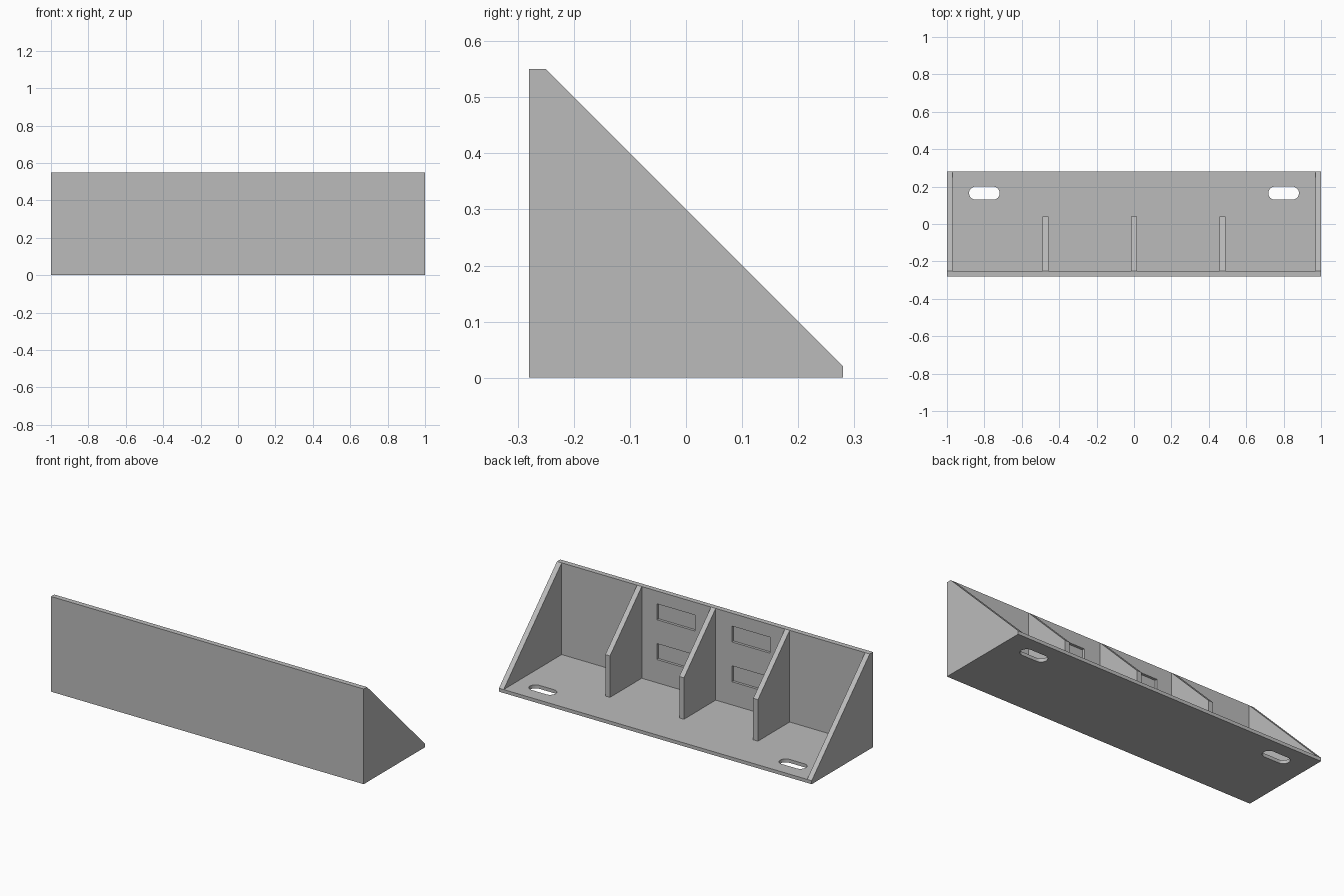
import bpy
import bmesh
from math import sin, cos, pi
from mathutils import Vector

if "Cube" in bpy.data.objects:
    bpy.data.objects.remove(bpy.data.objects["Cube"], do_unlink=True)

# Single plain grey
grey = bpy.data.materials.new("plain grey")
grey.use_nodes = True
colour = (0.5, 0.5, 0.5, 1)
grey.diffuse_color = colour
grey.node_tree.nodes["Principled BSDF"].inputs["Base Color"].default_value = colour

# Main dimensions
HALF = 1.0
FRONT, BACK = -0.28, 0.28
INNER = -0.25       # back face of the upright panel
TOP = 0.55
FLOOR = 0.02
WALL = 0.03
RIB_END = 0.04


def prism(name, points, direction):
    """Extrude a flat outline along a direction into a solid."""
    bm = bmesh.new()
    face = bm.faces.new([bm.verts.new(p) for p in points])
    ext = bmesh.ops.extrude_face_region(bm, geom=[face])
    moved = [g for g in ext["geom"] if isinstance(g, bmesh.types.BMVert)]
    bmesh.ops.translate(bm, verts=moved, vec=Vector(direction))
    bmesh.ops.recalc_face_normals(bm, faces=bm.faces)
    mesh = bpy.data.meshes.new(name)
    bm.to_mesh(mesh)
    bm.free()
    mesh.materials.append(grey)
    obj = bpy.data.objects.new(name, mesh)
    bpy.context.collection.objects.link(obj)
    return obj


def side_prism(name, outline, x0, x1):
    """Extrude a (y, z) outline from x0 to x1."""
    return prism(name, [(x0, y, z) for y, z in outline], (x1 - x0, 0, 0))


def cut(target, cutter):
    """Subtract the cutter from the target and discard it."""
    cutter.hide_render = True
    mod = target.modifiers.new("cut", 'BOOLEAN')
    mod.operation = 'DIFFERENCE'
    mod.solver = 'EXACT'
    mod.object = cutter
    bpy.context.view_layer.objects.active = target
    bpy.ops.object.modifier_apply(modifier=mod.name)
    bpy.data.objects.remove(cutter, do_unlink=True)


# Upright front panel and floor as one L-shaped section
body = side_prism("front_panel_and_base",
                  [(FRONT, 0), (BACK, 0), (BACK, FLOOR), (INNER, FLOOR),
                   (INNER, TOP), (FRONT, TOP)],
                  -HALF + WALL, HALF - WALL)

# Rounded mounting slots through the floor
for side in (-1, 1):
    outline = []
    for end in (1, -1):
        for i in range(17):
            a = -pi / 2 + pi * i / 16 + (0 if end > 0 else pi)
            outline.append((side * 0.8 + end * 0.047 + 0.035 * cos(a),
                            0.165 + 0.035 * sin(a), -0.1))
    cut(body, prism("slot_cutter", outline, (0, 0, 0.2)))

# Shallow rectangular pockets in the rear of the panel
for x in (-0.24, 0.24):
    for z in (0.2, 0.43):
        pocket = [(INNER - 0.015, z - 0.046), (INNER + 0.05, z - 0.046),
                  (INNER + 0.05, z + 0.046), (INNER - 0.015, z + 0.046)]
        cut(body, side_prism("pocket_cutter", pocket, x - 0.122, x + 0.122))

# Triangular end walls
wall = [(FRONT, 0), (BACK, 0), (BACK, FLOOR), (INNER, TOP), (FRONT, TOP)]
side_prism("left_end_wall", wall, HALF - WALL, HALF)
side_prism("right_end_wall", wall, -HALF, -HALF + WALL)

# Short stiffening ribs with a sloped top and upright end
slope_end = TOP - (RIB_END - INNER)
rib = [(INNER, FLOOR), (RIB_END, FLOOR), (RIB_END, slope_end), (INNER, TOP)]
for name, x in (("right_rib", -0.473), ("middle_rib", 0), ("left_rib", 0.473)):
    side_prism(name, rib, x - WALL / 2, x + WALL / 2)
